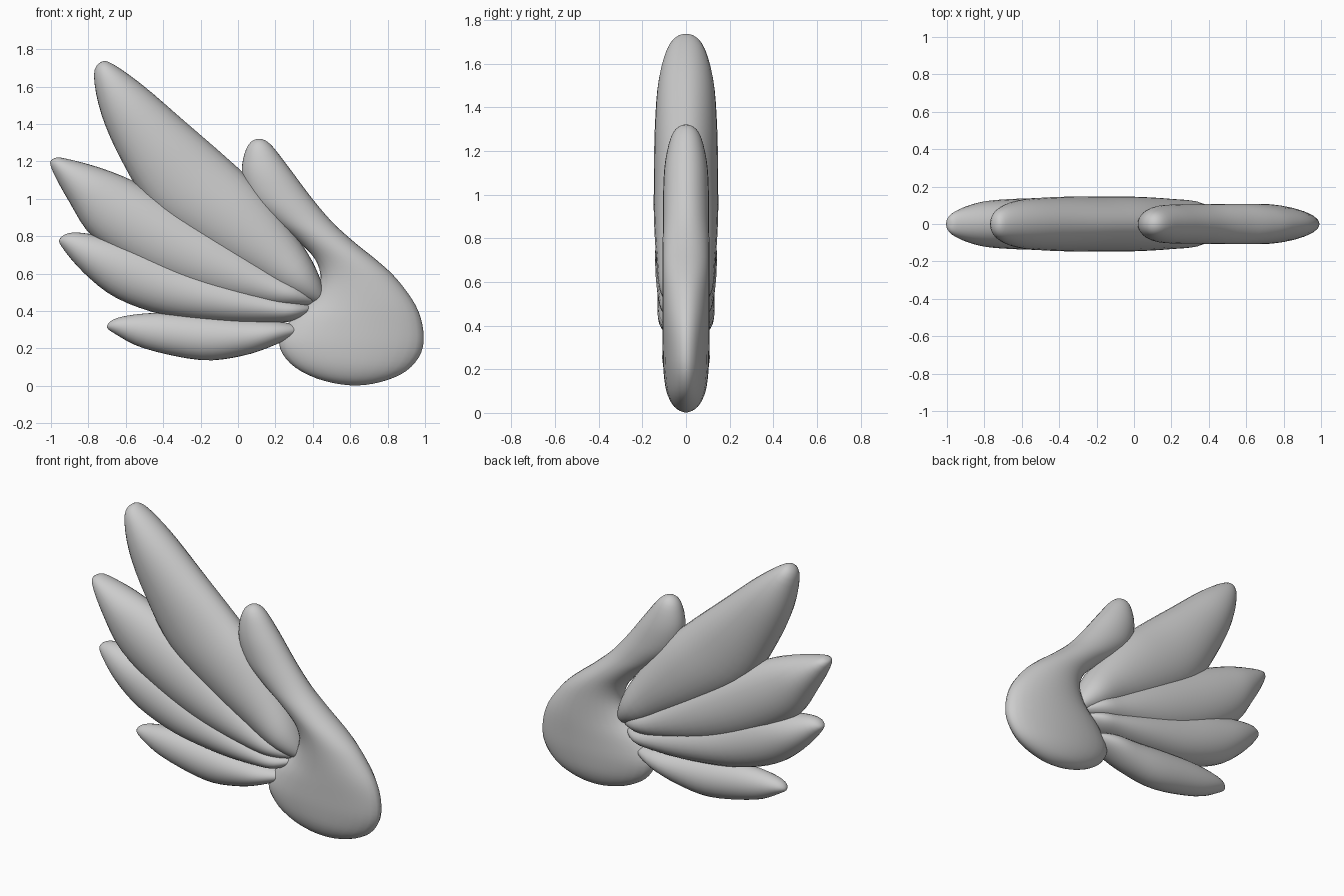
import bpy, bmesh, math
from mathutils import Vector

SIDES = 28
STEPS = 4


def spline(p0, p1, p2, p3, t):
    # Catmull-Rom interpolation
    return 0.5 * (2 * p1 + (p2 - p0) * t + (2 * p0 - 5 * p1 + 4 * p2 - p3) * t * t
                  + (3 * p1 - p0 - 3 * p2 + p3) * t ** 3)


def loft(name, tip, stations, end):
    """Elliptical loft: each station is left x, left z, right x, right z, half depth."""
    rows = [tip * 2 + (0,)] + stations + [end * 2 + (0,)]
    edges = [(Vector((a, b, d)), Vector((c, e, d))) for a, b, c, e, d in rows]
    n = len(edges)
    # run the outline past both ends, mirrored, so the ends stay round
    edges = [edges[1][::-1]] + edges + [edges[-2][::-1]]
    for k in (0, -1):
        edges[k] = tuple(Vector((v.x, v.y, -v.z)) for v in edges[k])
    bm = bmesh.new()
    rings = []
    for i in range(1, n):
        for s in range(STEPS):
            if i == 1 and s == 0:
                continue
            l, r = [spline(*[edges[i + k][j] for k in (-1, 0, 1, 2)], s / STEPS)
                    for j in (0, 1)]
            mid, half = (l + r) / 2, (r - l) / 2
            ring = []
            for q in range(SIDES):
                a = 2 * math.pi * q / SIDES
                c = math.cos(a)
                ring.append(bm.verts.new((mid.x + half.x * c, mid.z * math.sin(a),
                                          mid.y + half.y * c)))
            rings.append(ring)
    for r0, r1 in zip(rings, rings[1:]):
        for q in range(SIDES):
            p = (q + 1) % SIDES
            bm.faces.new((r0[q], r0[p], r1[p], r1[q]))
    for ring, point in ((rings[0], tip), (rings[-1], end)):
        v = bm.verts.new((point[0], 0, point[1]))
        for q in range(SIDES):
            bm.faces.new((v, ring[q], ring[(q + 1) % SIDES]))
    bmesh.ops.recalc_face_normals(bm, faces=bm.faces)
    for f in bm.faces:
        f.smooth = True
    me = bpy.data.meshes.new(name)
    bm.to_mesh(me)
    bm.free()
    ob = bpy.data.objects.new(name, me)
    bpy.context.collection.objects.link(ob)


# Rounded shoulder with its upper arm
loft("wing_shoulder", (0.10, 1.32), [
    (0.045, 1.27, 0.17, 1.295, 0.06), (0.02, 1.14, 0.27, 1.17, 0.095),
    (0.06, 1.0, 0.39, 1.01, 0.105), (0.17, 0.89, 0.50, 0.88, 0.105),
    (0.30, 0.79, 0.62, 0.77, 0.107), (0.41, 0.68, 0.75, 0.665, 0.108),
    (0.44, 0.57, 0.85, 0.57, 0.108), (0.39, 0.46, 0.95, 0.43, 0.108),
    (0.28, 0.35, 0.99, 0.30, 0.107), (0.22, 0.23, 0.98, 0.18, 0.104),
    (0.28, 0.12, 0.90, 0.08, 0.09), (0.42, 0.04, 0.76, 0.02, 0.055)], (0.60, 0.003))

# Longest feather
loft("feather_top", (-0.73, 1.733), [
    (-0.77, 1.66, -0.66, 1.715, 0.075), (-0.73, 1.45, -0.50, 1.60, 0.125),
    (-0.62, 1.20, -0.28, 1.41, 0.143), (-0.45, 0.93, -0.05, 1.21, 0.147),
    (-0.20, 0.74, 0.13, 1.04, 0.147), (0.08, 0.58, 0.30, 0.82, 0.135),
    (0.30, 0.47, 0.42, 0.62, 0.11)], (0.46, 0.45))

# Second feather
loft("feather_upper", (-0.98, 1.217), [
    (-1.0, 1.17, -0.92, 1.215, 0.06), (-0.90, 0.98, -0.75, 1.17, 0.115),
    (-0.77, 0.79, -0.57, 1.10, 0.133), (-0.50, 0.61, -0.33, 0.97, 0.14),
    (-0.20, 0.49, -0.05, 0.80, 0.14), (0.10, 0.43, 0.20, 0.63, 0.127),
    (0.29, 0.42, 0.34, 0.54, 0.105)], (0.42, 0.45))

# Third feather
loft("feather_lower", (-0.95, 0.79), [
    (-0.94, 0.74, -0.88, 0.82, 0.055), (-0.82, 0.60, -0.72, 0.80, 0.105),
    (-0.65, 0.47, -0.50, 0.75, 0.125), (-0.40, 0.38, -0.25, 0.65, 0.131),
    (-0.10, 0.34, 0.0, 0.56, 0.13), (0.15, 0.335, 0.20, 0.49, 0.118),
    (0.30, 0.35, 0.33, 0.45, 0.095)], (0.40, 0.41))

# Shortest feather
loft("feather_bottom", (-0.70, 0.32), [
    (-0.66, 0.28, -0.64, 0.365, 0.05), (-0.50, 0.20, -0.45, 0.39, 0.085),
    (-0.20, 0.138, -0.20, 0.38, 0.107), (0.02, 0.16, 0.02, 0.36, 0.108),
    (0.20, 0.22, 0.22, 0.345, 0.095)], (0.35, 0.30))
